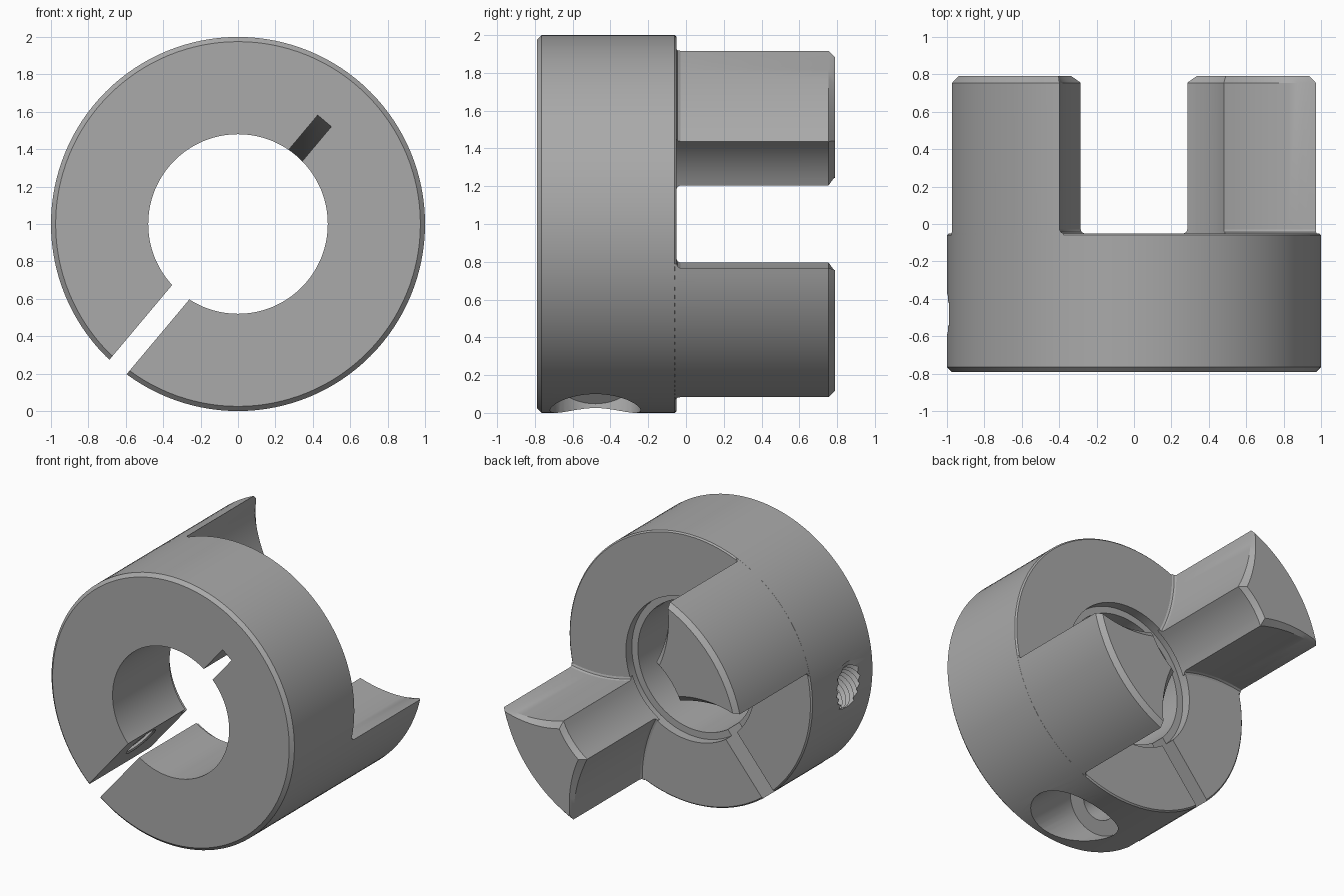
import bpy, bmesh
from math import cos, sin, pi, radians, sqrt
from mathutils import Vector

if "Cube" in bpy.data.objects:
    bpy.data.objects.remove(bpy.data.objects["Cube"], do_unlink=True)

steel = bpy.data.materials.new("steel_grey")
steel.use_nodes = True
GREY = (0.4, 0.4, 0.4, 1)
steel.diffuse_color = GREY
steel.node_tree.nodes["Principled BSDF"].inputs["Base Color"].default_value = GREY

CENTRE = Vector((0, 0, 1))
FRONT, BACK, TIP = -0.79, -0.05, 0.79
Y = Vector((0, 1, 0))


def radial(deg):
    return Vector((cos(radians(deg)), 0, sin(radians(deg))))


SLIT, KEY, JAW = radial(230), radial(50), 140
SCREW = radial(-40)            # clamp screw runs across the slit


def loft(name, rings, wrap=False):
    """Skin a list of equal point rings; close it with caps or by wrapping."""
    bm = bmesh.new()
    rows = [[bm.verts.new(p) for p in ring] for ring in rings]
    n = len(rows[0])
    pairs = list(zip(rows, rows[1:] + rows[:1])) if wrap else list(zip(rows, rows[1:]))
    for r, s in pairs:
        for i in range(n):
            j = (i + 1) % n
            bm.faces.new((r[i], r[j], s[j], s[i]))
    if not wrap:
        bm.faces.new(rows[0])
        bm.faces.new(rows[-1])
    bmesh.ops.recalc_face_normals(bm, faces=bm.faces)
    mesh = bpy.data.meshes.new(name)
    bm.to_mesh(mesh)
    bm.free()
    mesh.materials.append(steel)
    ob = bpy.data.objects.new(name, mesh)
    bpy.context.collection.objects.link(ob)
    return ob


def lathe(name, profile, origin, axis, segs, wrap=False):
    """Spin (radius, distance) points around an axis."""
    u = axis.cross(Y if abs(axis.y) < 0.5 else Vector((0, 0, 1))).normalized()
    v = axis.cross(u)
    rings = [[origin + axis * d + (u * cos(2 * pi * k / segs) + v * sin(2 * pi * k / segs)) * r
              for k in range(segs)] for r, d in profile]
    return loft(name, rings, wrap)


def radial_box(name, direction, width, stations):
    """Block along a radius; stations are (y, inner, outer)."""
    side = direction.cross(Y) * width / 2
    return loft(name, [[CENTRE + Y * y + direction * r + side * s
                        for r, s in ((a, -1), (b, -1), (b, 1), (a, 1))]
                       for y, a, b in stations])


def cut(target, cutter):
    cutter.hide_render = True
    mod = target.modifiers.new("cut", "BOOLEAN")
    mod.operation, mod.solver, mod.object = "DIFFERENCE", "EXACT", cutter
    bpy.ops.object.select_all(action="DESELECT")
    bpy.context.view_layer.objects.active = target
    target.select_set(True)
    bpy.ops.object.modifier_apply(modifier=mod.name)
    bpy.data.objects.remove(cutter, do_unlink=True)


# Hub: ring with chamfered rims and a shallow counterbore at the back
hub = lathe("hub", [(0.48, FRONT), (0.975, FRONT), (1, FRONT + 0.025), (1, BACK - 0.01),
                    (0.99, BACK), (0.53, BACK), (0.53, BACK - 0.07), (0.48, BACK - 0.07)],
            CENTRE, Y, 128, wrap=True)

# Clamp slit and tapered keyway
cut(hub, radial_box("slit_cutter", SLIT, 0.12, [(-1, 0.2, 1.2), (0.2, 0.2, 1.2)]))
cut(hub, radial_box("keyway_cutter", KEY, 0.095,
                    [(FRONT - 0.1, 0.3, 0.75), (FRONT, 0.3, 0.72), (BACK - 0.08, 0.3, 0.475)]))

# Clamp screw: head recess with clearance hole on one side, thread on the other
screw_origin = CENTRE + SLIT * 0.65 + Y * -0.48
cut(hub, lathe("recess_cutter", [(0.13, 0), (0.13, 0.42), (0.24, 0.42), (0.24, 1.2)],
               screw_origin, SCREW, 48))
thread = [(0.115 if i % 2 else 0.14, 0.01 + i * 0.02) for i in range(46)]
cut(hub, lathe("thread_cutter", thread, screw_origin, -SCREW, 32))


# Jaws: flared blocks with hollow flanks, filleted root and chamfered tip
def jaw_ring(angle, y, grow=0, trim=0):
    def arc(radius, half, n):
        return [(sqrt(radius ** 2 - b * b), b)
                for b in (half * (1 - 2 * k / n) for k in range(n + 1))]

    outer = arc(0.9995 - trim, 0.446 + grow, 24)
    inner = arc(0.522 + trim, 0.152 + grow, 8)
    (ao, bo), (ai, bi) = outer[0], inner[0]
    flank = []
    for k in range(1, 10):
        t = k / 10
        sag = 0.03 * 4 * t * (1 - t)
        flank.append((ai + (ao - ai) * t + sag * 0.6, bi + (bo - bi) * t - sag * 0.8))
    loop = outer + [(a, -b) for a, b in reversed(flank)] + inner[::-1] + flank
    d, s = radial(angle), radial(angle + 90)
    return [CENTRE + Y * y + d * a + s * b for a, b in loop]


jaws = []
for name, angle in (("right_jaw", JAW), ("left_jaw", JAW + 180)):
    rings = [jaw_ring(angle, BACK - 0.02, 0.02), jaw_ring(angle, BACK, 0.02),
             jaw_ring(angle, BACK + 0.006, 0.007), jaw_ring(angle, BACK + 0.02),
             jaw_ring(angle, TIP - 0.035), jaw_ring(angle, TIP, -0.03, 0.03)]
    jaws.append(loft(name, rings))

# Smooth the curved walls, keep the machined edges sharp
bpy.ops.object.select_all(action="DESELECT")
for ob in [hub] + jaws:
    ob.select_set(True)
bpy.context.view_layer.objects.active = hub
bpy.ops.object.shade_smooth_by_angle(angle=radians(25))
